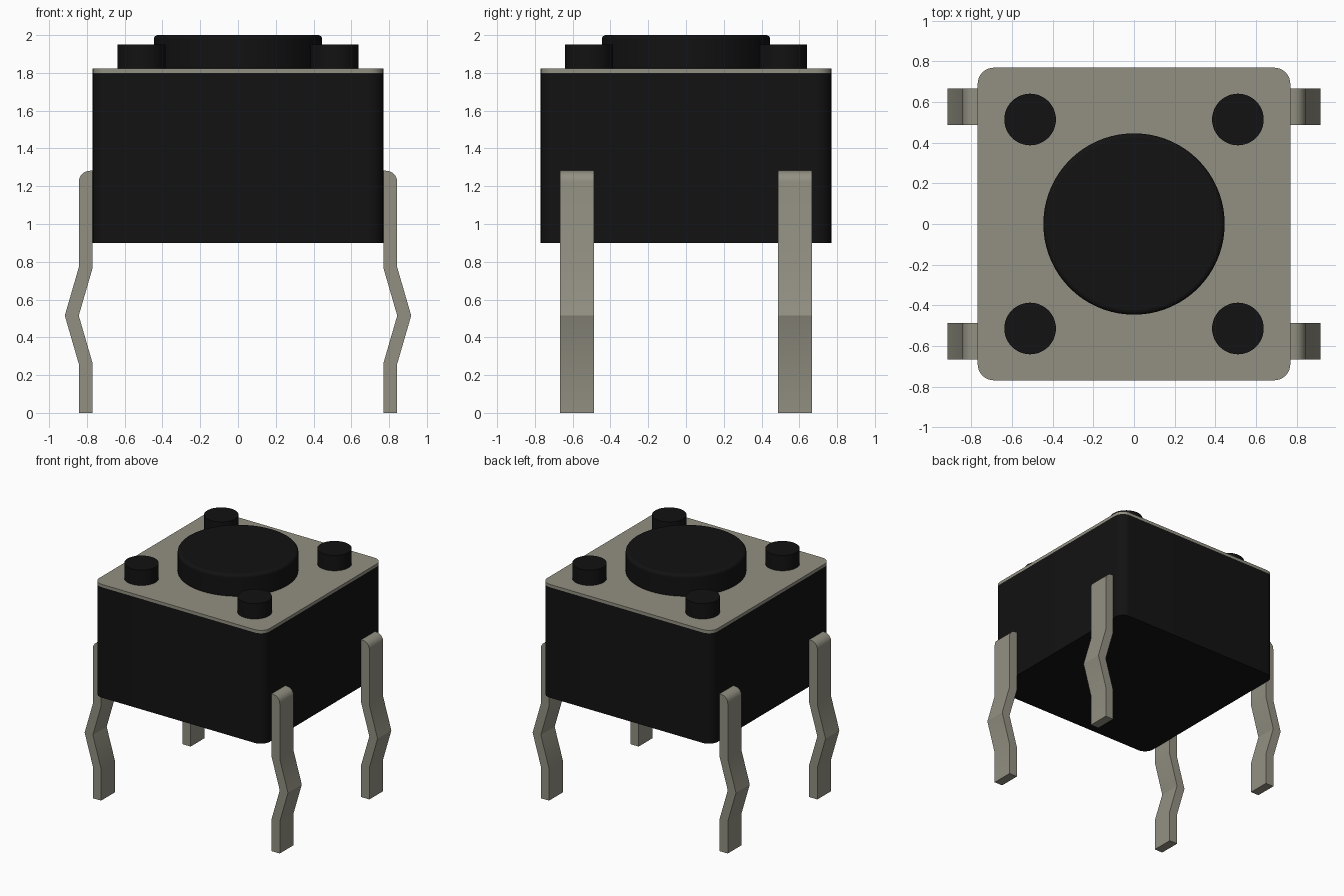
import bpy, bmesh
from math import sin, cos, pi, radians

if "Cube" in bpy.data.objects:
    bpy.data.objects.remove(bpy.data.objects["Cube"])


def material(name, rgb):
    m = bpy.data.materials.new(name)
    m.diffuse_color = (*rgb, 1)
    m.use_nodes = True
    m.node_tree.nodes["Principled BSDF"].inputs["Base Color"].default_value = m.diffuse_color
    return m


BLACK = material("black_plastic", (0.006, 0.006, 0.006))
METAL = material("tinned_metal", (0.29, 0.28, 0.225))


def prism(name, points, direction, mat, mirror=False):
    """Extrude a closed 3D outline along a direction."""
    bm = bmesh.new()
    face = bm.faces.new([bm.verts.new(p) for p in points])
    new = bmesh.ops.extrude_face_region(bm, geom=[face])["geom"]
    verts = [g for g in new if isinstance(g, bmesh.types.BMVert)]
    bmesh.ops.translate(bm, verts=verts, vec=direction)
    bmesh.ops.recalc_face_normals(bm, faces=bm.faces)
    mesh = bpy.data.meshes.new(name)
    bm.to_mesh(mesh)
    bm.free()
    mesh.materials.append(mat)
    obj = bpy.data.objects.new(name, mesh)
    bpy.context.collection.objects.link(obj)
    if mirror:
        mod = obj.modifiers.new("four_corners", "MIRROR")
        mod.use_axis = (True, True, False)
        mod.use_mirror_merge = False
    bpy.ops.object.select_all(action="DESELECT")
    obj.select_set(True)
    bpy.context.view_layer.objects.active = obj
    bpy.ops.object.shade_smooth_by_angle(angle=radians(30))
    return obj


def arc(cx, cy, r, start, end, steps):
    return [(cx + r * cos(start + (end - start) * i / steps),
             cy + r * sin(start + (end - start) * i / steps)) for i in range(steps + 1)]


def rounded_square(half, r, z):
    c = half - r
    pts = []
    for k, (sx, sy) in enumerate([(1, 1), (-1, 1), (-1, -1), (1, -1)]):
        pts += arc(sx * c, sy * c, r, k * pi / 2, (k + 1) * pi / 2, 8)
    return [(x, y, z) for x, y in pts]


def circle(cx, cy, r, z, n):
    return [(x, y, z) for x, y in arc(cx, cy, r, 0, 2 * pi, n)[:-1]]


# Housing and metal cover plate
prism("housing", rounded_square(0.769, 0.08, 0.9), (0, 0, 0.9), BLACK)
prism("cover_plate", rounded_square(0.769, 0.08, 1.8), (0, 0, 0.024), METAL)

# Round push button with softened top rim
button = prism("push_button", circle(0, 0, 0.446, 1.81, 96), (0, 0, 0.19), BLACK)
bevel = button.modifiers.new("soft_rim", "BEVEL")
bevel.width, bevel.segments = 0.022, 4
bevel.limit_method, bevel.angle_limit = "ANGLE", radians(40)

# Corner pegs
prism("corner_pegs", circle(0.511, 0.514, 0.127, 1.81, 48), (0, 0, 0.14), BLACK, True)

# Kinked legs: side profile in x and z, with rounded top outer corner
profile = [(0.769, 0), (0.843, 0), (0.843, 0.26), (0.917, 0.515), (0.843, 0.77)]
profile += arc(0.783, 1.222, 0.06, 0, pi / 2, 8)
profile += [(0.74, 1.282), (0.74, 0.94), (0.769, 0.91), (0.769, 0.77),
            (0.843, 0.515), (0.769, 0.26)]
prism("legs", [(x, 0.488, z) for x, z in profile], (0, 0.178, 0), METAL, True)
